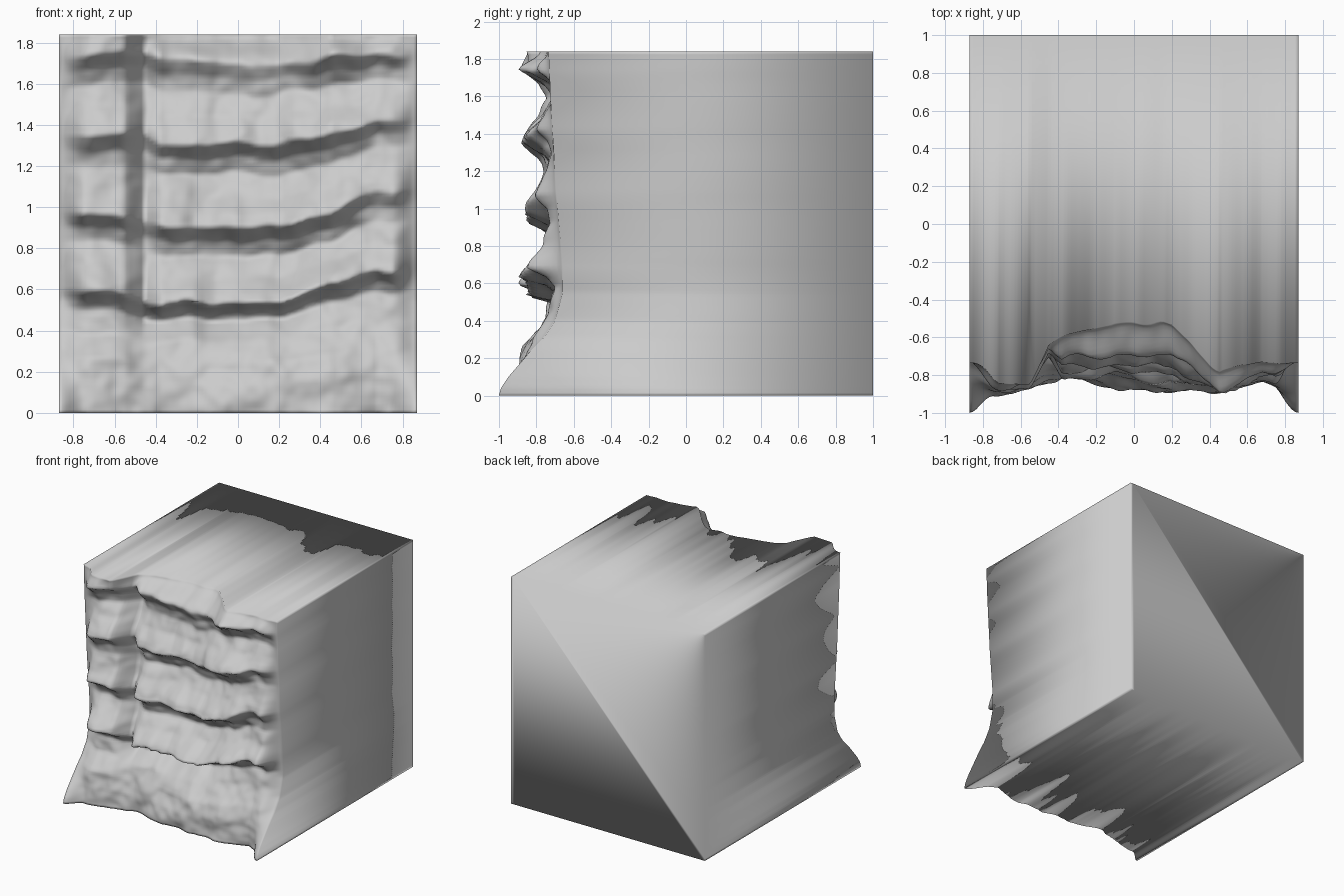
import bpy, bmesh, math
from mathutils import Vector, noise

if "Cube" in bpy.data.objects:
    bpy.data.objects.remove(bpy.data.objects["Cube"])

W, H, BACK = 0.87, 1.84, 1.0
NX, NZ = 100, 116

# Stations across the cliff, with ledge heights and depths at each one
XS = [-.87, -.72, -.55, -.45, -.38, -.1, .2, .45, .68, .87]
LEDGES = [[.60, .60, .57, .54, .53, .53, .54, .63, .70, .70],
          [.97, .97, .95, .92, .91, .91, .91, .97, 1.08, 1.08],
          [1.35, 1.35, 1.38, 1.36, 1.31, 1.31, 1.31, 1.36, 1.42, 1.42],
          [1.73, 1.73, 1.75, 1.73, 1.71, 1.70, 1.68, 1.73, 1.74, 1.74]]
TIP_LOW = [-.85, -.87, -.85, -.70, -.82, -.83, -.84, -.87, -.84, -.84]
TIP_HIGH = [-.84, -.87, -.86, -.65, -.74, -.69, -.71, -.86, -.80, -.80]
RECESS = [-.72, -.74, -.72, -.61, -.64, -.61, -.62, -.70, -.70, -.72]
TOP = [-.73, -.86, -.84, -.64, -.60, -.53, -.53, -.77, -.72, -.73]
BASE = [-.90, -.91, -.88, -.83, -.81, -.86, -.88, -.90, -.84, -.90]

# Side edge outline, shared by left and right
EDGE_Z = [0, .04, .10, .17, .24, .31, .40, .55, .70, 1.1, 1.6, 1.84]
EDGE_Y = [-1, -.99, -.95, -.89, -.83, -.76, -.70, -.66, -.66, -.695, -.725, -.735]


def smooth(t):
    t = max(0, min(1, t))
    return t * t * (3 - 2 * t)


def lerp(keys, vals, x):
    for i in range(len(keys) - 1):
        if x <= keys[i + 1]:
            t = (x - keys[i]) / (keys[i + 1] - keys[i])
            return vals[i] + (vals[i + 1] - vals[i]) * t
    return vals[-1]


def front_y(x, z):
    at = lambda vals: lerp(XS, vals, x)
    wob = .03 * noise.noise(Vector((x * 6, 3, z * 2)))
    lv = [at(row) + wob for row in LEDGES]
    tips = [at(TIP_LOW) + (at(TIP_HIGH) - at(TIP_LOW)) * i / 3
            + .06 * noise.noise(Vector((x * 5, i * 7.3, 1))) for i in range(4)]
    rec = at(RECESS)
    if z < lv[0]:
        # apron at the foot, hollowed under the first ledge
        t = z / lv[0]
        y = lerp([0, .25, .45, .65, .85, .93, 1],
                 [at(BASE), at(BASE) + .01, at(BASE) + .04, -.74, rec + .01, rec - .04, tips[0]], t)
    elif z >= lv[3]:
        y = tips[3] + (at(TOP) - tips[3]) * smooth((z - lv[3]) / (H - lv[3]))
    else:
        i = 0 if z < lv[1] else 1 if z < lv[2] else 2
        t = (z - lv[i]) / (lv[i + 1] - lv[i])
        r = rec + .02 * math.sin(i * 2 + x * 5)
        a, b = tips[i], tips[i + 1]
        y = lerp([0, .12, .35, .62, .82, 1],
                 [a, a * .85 + r * .15, a * .35 + r * .65, r, r * .75 + b * .25, b], t)
    y += .035 * noise.fractal(Vector((x * 4, 9, z * 4)), 1, 2, 3)
    # blend into the clean outline at both sides
    k = smooth((W - abs(x)) / .13)
    return lerp(EDGE_Z, EDGE_Y, z) * (1 - k) + y * k


# Rock face grid
bm = bmesh.new()
rows = []
for j in range(NZ + 1):
    z = H * j / NZ
    row = []
    for i in range(NX + 1):
        x = -W + 2 * W * i / NX
        row.append(bm.verts.new((x, front_y(x, z), z)))
    rows.append(row)
for j in range(NZ):
    for i in range(NX):
        bm.faces.new((rows[j][i], rows[j][i + 1], rows[j + 1][i + 1], rows[j + 1][i]))

# Sides, top and bottom run straight back, then a flat back
rim = [e for e in bm.edges if e.is_boundary]
ext = bmesh.ops.extrude_edge_only(bm, edges=rim)["geom"]
for v in ext:
    if isinstance(v, bmesh.types.BMVert):
        v.co.y = BACK
bmesh.ops.holes_fill(bm, edges=[e for e in bm.edges if e.is_boundary], sides=0)
bmesh.ops.recalc_face_normals(bm, faces=bm.faces)
for f in bm.faces:
    f.smooth = True

mesh = bpy.data.meshes.new("cliff_block")
bm.to_mesh(mesh)
bm.free()
cliff = bpy.data.objects.new("cliff_block", mesh)
bpy.context.collection.objects.link(cliff)
